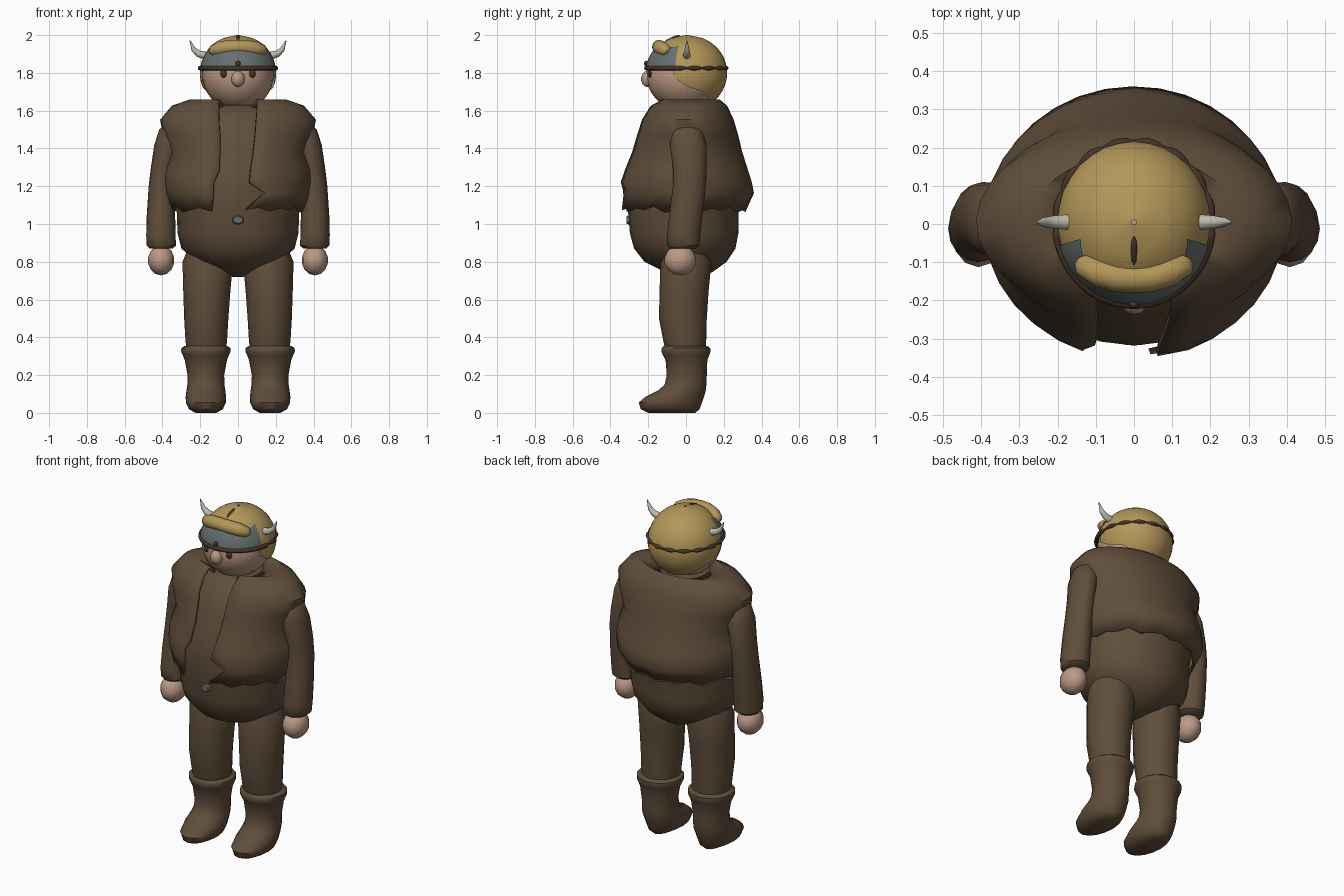
import bpy, bmesh, math
from mathutils import Vector, Matrix

if "Cube" in bpy.data.objects:
    bpy.data.objects.remove(bpy.data.objects["Cube"])


def material(name, rgb):
    m = bpy.data.materials.new(name)
    m.diffuse_color = (*rgb, 1)
    m.use_nodes = True
    m.node_tree.nodes["Principled BSDF"].inputs["Base Color"].default_value = m.diffuse_color
    return m


BROWN = material("brown cloth", (0.115, 0.075, 0.043))
GOLD = material("gold", (0.45, 0.31, 0.10))
SKIN = material("skin", (0.50, 0.32, 0.235))
STEEL = material("grey steel", (0.13, 0.16, 0.16))
IVORY = material("ivory", (0.52, 0.49, 0.41))
DARK = material("dark leather", (0.06, 0.035, 0.022))


def finish(name, bm, mat, angle=45):
    bmesh.ops.recalc_face_normals(bm, faces=bm.faces)
    me = bpy.data.meshes.new(name)
    bm.to_mesh(me)
    bm.free()
    me.materials.append(mat)
    ob = bpy.data.objects.new(name, me)
    bpy.context.collection.objects.link(ob)
    bpy.ops.object.select_all(action='DESELECT')
    ob.select_set(True)
    bpy.context.view_layer.objects.active = ob
    bpy.ops.object.shade_smooth_by_angle(angle=math.radians(angle))
    return ob


def skin_rings(name, rings, mat, closed=True, caps=True, angle=45):
    """Bridge a list of equally long point rings."""
    bm = bmesh.new()
    vs = [[bm.verts.new(p) for p in r] for r in rings]
    n = len(vs[0])
    for a, b in zip(vs, vs[1:]):
        for j in range(n if closed else n - 1):
            k = (j + 1) % n
            bm.faces.new((a[j], a[k], b[k], b[j]))
    if closed and caps:
        bm.faces.new(vs[0])
        bm.faces.new(vs[-1])
    return finish(name, bm, mat, angle)


def loft(name, levels, mat, sides=16, cx=0.0):
    """Levels: z, x offset, half width, front y, back y."""
    rings = []
    for z, ox, rx, yf, yb in levels:
        rings.append([(cx + ox + rx * math.sin(t), (yf + yb) / 2 - (yb - yf) / 2 * math.cos(t), z)
                      for t in (2 * math.pi * i / sides for i in range(sides))])
    return skin_rings(name, rings, mat)


def tube(name, pts, radii, mat, sides=10):
    """Round tube through points in any direction."""
    pts = [Vector(p) for p in pts]
    rings = []
    for i, p in enumerate(pts):
        d = (pts[min(i + 1, len(pts) - 1)] - pts[max(i - 1, 0)]).normalized()
        u = d.cross(Vector((0, 1, 0.01))).normalized()
        v = d.cross(u)
        rings.append([p + radii[i] * (u * math.cos(t) + v * math.sin(t))
                      for t in (2 * math.pi * k / sides for k in range(sides))])
    return skin_rings(name, rings, mat)


def ball(name, loc, scale, mat, tilt=0.0, seg=16):
    bm = bmesh.new()
    bmesh.ops.create_uvsphere(bm, u_segments=seg, v_segments=max(6, seg * 5 // 8), radius=1,
                              matrix=Matrix.Translation(loc) @ Matrix.Rotation(tilt, 4, 'X')
                              @ Matrix.Diagonal((*scale, 1)))
    return finish(name, bm, mat)


def patch(name, c, r, t0, t1, low, high, mat, cols=28, rows=6):
    """Piece of an ellipsoid; angle is measured from the front, low/high give z."""
    rings = []
    for i in range(rows + 1):
        ring = []
        for j in range(cols + 1):
            t = t0 + (t1 - t0) * j / cols
            z = low(t) + (high(t) - low(t)) * i / rows
            s = math.sqrt(max(0, 1 - ((z - c[2]) / r[2]) ** 2))
            a = math.radians(t)
            ring.append((c[0] + r[0] * s * math.sin(a), c[1] - r[1] * s * math.cos(a), z))
        rings.append(ring)
    return skin_rings(name, rings, mat, closed=False)


def ramp(x, keys):
    for (a, va), (b, vb) in zip(keys, keys[1:]):
        if x <= b:
            return va + (vb - va) * max(0, (x - a) / (b - a))
    return keys[-1][1]


# Tunic body with round belly
loft("tunic", [(0.72, 0, 0.03, -0.02, 0.06), (0.745, 0, 0.11, -0.11, 0.14), (0.80, 0, 0.22, -0.22, 0.215),
               (0.87, 0, 0.30, -0.275, 0.262), (0.95, 0, 0.32, -0.297, 0.277), (1.08, 0, 0.325, -0.308, 0.278),
               (1.20, 0, 0.34, -0.318, 0.31), (1.30, 0, 0.33, -0.295, 0.29), (1.45, 0, 0.29, -0.245, 0.24),
               (1.57, 0, 0.24, -0.20, 0.20), (1.63, 0, 0.12, -0.13, 0.15)], BROWN, 24)

# Open vest: z, half width, front y, back y, left gap, right gap
vest_levels = [(1.615, 0.13, -0.13, 0.14, 0.07, 0.065), (1.65, 0.26, -0.14, 0.18, 0.10, 0.10),
               (1.62, 0.345, -0.19, 0.212, 0.10, 0.10), (1.55, 0.405, -0.232, 0.245, 0.10, 0.095),
               (1.47, 0.39, -0.258, 0.268, 0.095, 0.09), (1.38, 0.35, -0.285, 0.29, 0.095, 0.08),
               (1.28, 0.382, -0.322, 0.322, 0.10, 0.065), (1.22, 0.385, -0.342, 0.342, 0.13, 0.06),
               (1.165, 0.378, -0.347, 0.352, 0.13, 0.14), (1.075, 0.342, -0.335, 0.308, 0.14, 0.04)]
jags = [0.0, 0.012, -0.008, 0.01, 0.0, 0.02, -0.012]
rings = []
for n, (z, rx, yf, yb, gl, gr) in enumerate(vest_levels):
    t0, t1 = math.asin(gr / rx), 2 * math.pi - math.asin(gl / rx)
    ring = []
    for j in range(31):
        t = t0 + (t1 - t0) * j / 30
        dz = jags[j % 7] if n == len(vest_levels) - 1 else 0
        ring.append((rx * math.sin(t), (yf + yb) / 2 - (yb - yf) / 2 * math.cos(t), z + dz))
    rings.append(ring)
vest = skin_rings("vest", rings, BROWN, closed=False)
mod = vest.modifiers.new("thickness", 'SOLIDIFY')
mod.thickness = 0.016
mod.offset = 0

# Limbs
for s, side in ((-1, "left"), (1, "right")):
    loft(side + "_arm", [(1.54, s * 0.34, 0.03, -0.03, 0.05), (1.50, s * 0.355, 0.062, -0.07, 0.085),
                         (1.42, s * 0.375, 0.068, -0.085, 0.108), (1.30, s * 0.395, 0.066, -0.07, 0.11),
                         (1.20, s * 0.405, 0.068, -0.07, 0.105), (1.05, s * 0.408, 0.075, -0.088, 0.088),
                         (0.94, s * 0.408, 0.078, -0.10, 0.075), (0.885, s * 0.406, 0.077, -0.10, 0.07),
                         (0.87, s * 0.406, 0.06, -0.085, 0.05)], BROWN)
    ball(side + "_hand", (s * 0.407, -0.03, 0.808), (0.07, 0.085, 0.08), SKIN, seg=12)
    loft(side + "_leg", [(0.30, 0, 0.10, -0.10, 0.10), (0.38, 0, 0.11, -0.12, 0.107),
                         (0.50, 0, 0.117, -0.143, 0.11), (0.65, -s * 0.003, 0.125, -0.14, 0.12),
                         (0.80, -s * 0.008, 0.134, -0.135, 0.135), (0.88, -s * 0.008, 0.10, -0.10, 0.11)],
         BROWN, cx=s * 0.168)
    loft(side + "_boot", [(0.0, 0, 0.055, -0.20, 0.05), (0.02, 0, 0.09, -0.24, 0.072),
                          (0.055, 0, 0.106, -0.25, 0.085), (0.085, 0, 0.107, -0.215, 0.095),
                          (0.12, 0, 0.103, -0.145, 0.105), (0.15, 0, 0.098, -0.113, 0.108),
                          (0.20, 0, 0.097, -0.102, 0.11), (0.28, 0, 0.112, -0.108, 0.113),
                          (0.305, 0, 0.122, -0.122, 0.123), (0.325, 0, 0.131, -0.13, 0.13),
                          (0.343, 0, 0.13, -0.128, 0.128), (0.355, 0, 0.112, -0.118, 0.112)],
         BROWN, cx=s * 0.17)
    # Curved horns and eyes
    tube(side + "_horn", [(s * 0.175, 0.005, 1.892), (s * 0.21, 0.005, 1.902),
                          (s * 0.235, 0.005, 1.925), (s * 0.255, 0.005, 1.972)],
         [0.021, 0.018, 0.013, 0.002], IVORY)
    ball(side + "_eye", (s * 0.075, -0.19, 1.797), (0.02, 0.013, 0.023), DARK, seg=8)

# Belt buckle: flat diamond
bm = bmesh.new()
bmesh.ops.create_cone(bm, cap_ends=True, segments=6, radius1=0.036, radius2=0.026, depth=0.02,
                      matrix=Matrix.Translation((0, -0.306, 1.022)) @ Matrix.Diagonal((1, 1, 0.75, 1))
                      @ Matrix.Rotation(math.pi / 2, 4, 'X'))
finish("buckle", bm, STEEL, 20)

# Head, nose
ball("head", (0, -0.01, 1.787), (0.188, 0.2, 0.187), SKIN, seg=24)
ball("nose", (0, -0.203, 1.768), (0.036, 0.035, 0.043), SKIN, seg=12)

# Hair falling below the helmet at the back
edge = [(68, 1.775), (90, 1.725), (118, 1.70), (138, 1.655), (180, 1.645)]
patch("hair", (0, 0.012, 1.80), (0.202, 0.206, 0.2), 68, 292,
      lambda t: ramp(180 - abs(180 - t), edge), lambda t: 1.83, GOLD)

# Helmet dome, steel brow plate and gold roll over the brow
patch("helmet_dome", (0, 0.005, 1.80), (0.202, 0.213, 0.2), 0, 360,
      lambda t: 1.82, lambda t: 1.9999, GOLD, cols=32, rows=12)
patch("brow_plate", (0, 0.003, 1.80), (0.206, 0.217, 0.204), -74, 74,
      lambda t: 1.822, lambda t: ramp(abs(t), [(0, 1.92), (50, 1.925), (74, 1.945)]), STEEL)
tube("brow_roll", [(-0.148, -0.095, 1.915), (-0.135, -0.105, 1.917), (-0.095, -0.125, 1.928), (-0.045, -0.14, 1.936),
                   (0, -0.143, 1.938), (0.045, -0.14, 1.936), (0.095, -0.125, 1.928), (0.135, -0.105, 1.917),
                   (0.148, -0.095, 1.915)],
     [0.012, 0.03, 0.038, 0.038, 0.037, 0.038, 0.038, 0.03, 0.012], GOLD, 12)
ball("crest_slit", (0, -0.07, 1.984), (0.009, 0.042, 0.007), DARK, math.radians(22), 8)
ball("brow_stud", (0, -0.21, 1.85), (0.013, 0.012, 0.015), DARK, seg=8)

# Band: plain in front, chain links behind
rings = []
for i in range(97):
    t = 2 * math.pi * i / 96
    r = 0.012 if math.cos(t) > 0.1 else 0.004 + 0.008 * abs(math.sin(8 * t))
    rings.append([((0.203 + r * math.cos(a)) * math.sin(t),
                   0.003 - (0.213 + r * math.cos(a)) * math.cos(t), 1.825 + r * math.sin(a))
                  for a in (2 * math.pi * k / 8 for k in range(8))])
skin_rings("helmet_band", rings, DARK, caps=False)
